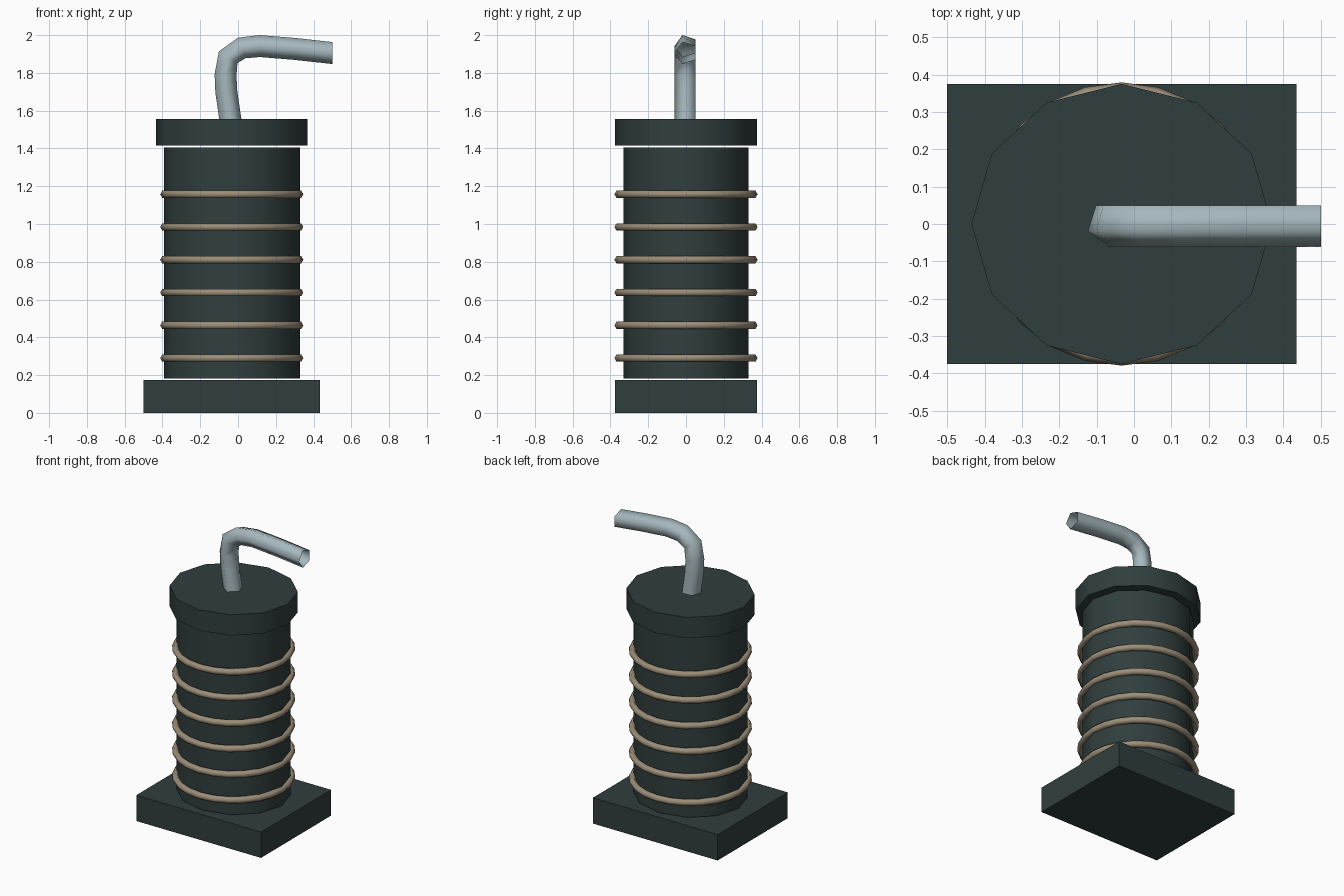
import bpy, bmesh, math
from mathutils import Vector

if "Cube" in bpy.data.objects:
    bpy.data.objects.remove(bpy.data.objects["Cube"])

CX = -0.033  # axis of the round parts


def material(name, rgb):
    m = bpy.data.materials.new(name)
    m.diffuse_color = (*rgb, 1)
    m.use_nodes = True
    m.node_tree.nodes["Principled BSDF"].inputs["Base Color"].default_value = m.diffuse_color
    return m


DARK = material("dark_green_grey", (0.030, 0.048, 0.047))
STEEL = material("pale_steel", (0.38, 0.48, 0.51))
TAN = material("tan_wire", (0.33, 0.27, 0.19))


def add_object(name, bm, mat, smooth=True):
    bmesh.ops.recalc_face_normals(bm, faces=bm.faces)
    me = bpy.data.meshes.new(name)
    bm.to_mesh(me)
    bm.free()
    me.materials.append(mat)
    ob = bpy.data.objects.new(name, me)
    bpy.context.collection.objects.link(ob)
    if smooth:
        bpy.ops.object.select_all(action='DESELECT')
        ob.select_set(True)
        bpy.context.view_layer.objects.active = ob
        bpy.ops.object.shade_smooth_by_angle(angle=math.radians(50))
    return ob


def drum(name, rx, ry, z0, z1):
    bm = bmesh.new()
    bmesh.ops.create_cone(bm, cap_ends=True, segments=12, radius1=1, radius2=1, depth=1)
    # corners lie on the x and y axes
    for v in bm.verts:
        a = round(math.atan2(v.co.y, v.co.x) / (math.pi / 6)) * math.pi / 6
        v.co = (CX + rx * math.cos(a), ry * math.sin(a), z1 if v.co.z > 0 else z0)
    return add_object(name, bm, DARK)


def skin(bm, rings, closed):
    """Join successive closed loops of points with quads."""
    loops = [[bm.verts.new(p) for p in r] for r in rings]
    n = len(loops[0])
    for i in range(len(loops) if closed else len(loops) - 1):
        a, b = loops[i], loops[(i + 1) % len(loops)]
        for j in range(n):
            k = (j + 1) % n
            bm.faces.new((a[j], a[k], b[k], b[j]))


def wire_ring(name, z, major=0.357, minor=0.022, segs=24, sides=6):
    bm = bmesh.new()
    rings = []
    for i in range(segs):
        a = math.tau * i / segs
        ring = []
        for j in range(sides):
            t = math.tau * j / sides
            r = major + minor * math.cos(t)
            ring.append((CX + r * math.cos(a), r * math.sin(a), z + minor * math.sin(t)))
        rings.append(ring)
    skin(bm, rings, True)
    ob = add_object(name, bm, TAN, smooth=False)
    for p in ob.data.polygons:
        p.use_smooth = True


# Rectangular base plate
bm = bmesh.new()
bmesh.ops.create_cube(bm, size=1)
for v in bm.verts:
    v.co = (-0.0325 + v.co.x * 0.935, v.co.y * 0.75, 0.0875 + v.co.z * 0.175)
add_object("base_plate", bm, DARK, smooth=False)

# Body and lid, with narrow gaps between
drum("body", 0.36, 0.331, 0.181, 1.406)
drum("lid", 0.402, 0.375, 1.416, 1.556)

# Wire rings around the body
for i in range(6):
    wire_ring(f"wire_ring_{i + 1}", 0.29 + i * 0.1735)

# Bent five-sided pipe with open ends
path = [Vector(p) for p in ((-0.037, 1.53), (-0.062, 1.70), (-0.066, 1.79), (-0.052, 1.883),
                            (0.02, 1.932), (0.115, 1.942), (0.30, 1.927), (0.50, 1.905))]
rings = []
for i, p in enumerate(path):
    d_in = (p - path[max(i - 1, 0)]).normalized()
    d_out = (path[min(i + 1, len(path) - 1)] - p).normalized()
    t = (d_in + d_out).normalized()
    if i == len(path) - 1:
        t = Vector((1, 0))
    ring = []
    for j in range(5):
        a = math.pi + math.tau * j / 5
        s = 0.061 * math.sin(a)
        ring.append((p.x - t.y * s, 0.061 * math.cos(a), p.y + t.x * s))
    rings.append(ring)
bm = bmesh.new()
skin(bm, rings, False)
pipe = add_object("bent_pipe", bm, STEEL, smooth=False)
for p in pipe.data.polygons:
    p.use_smooth = True
